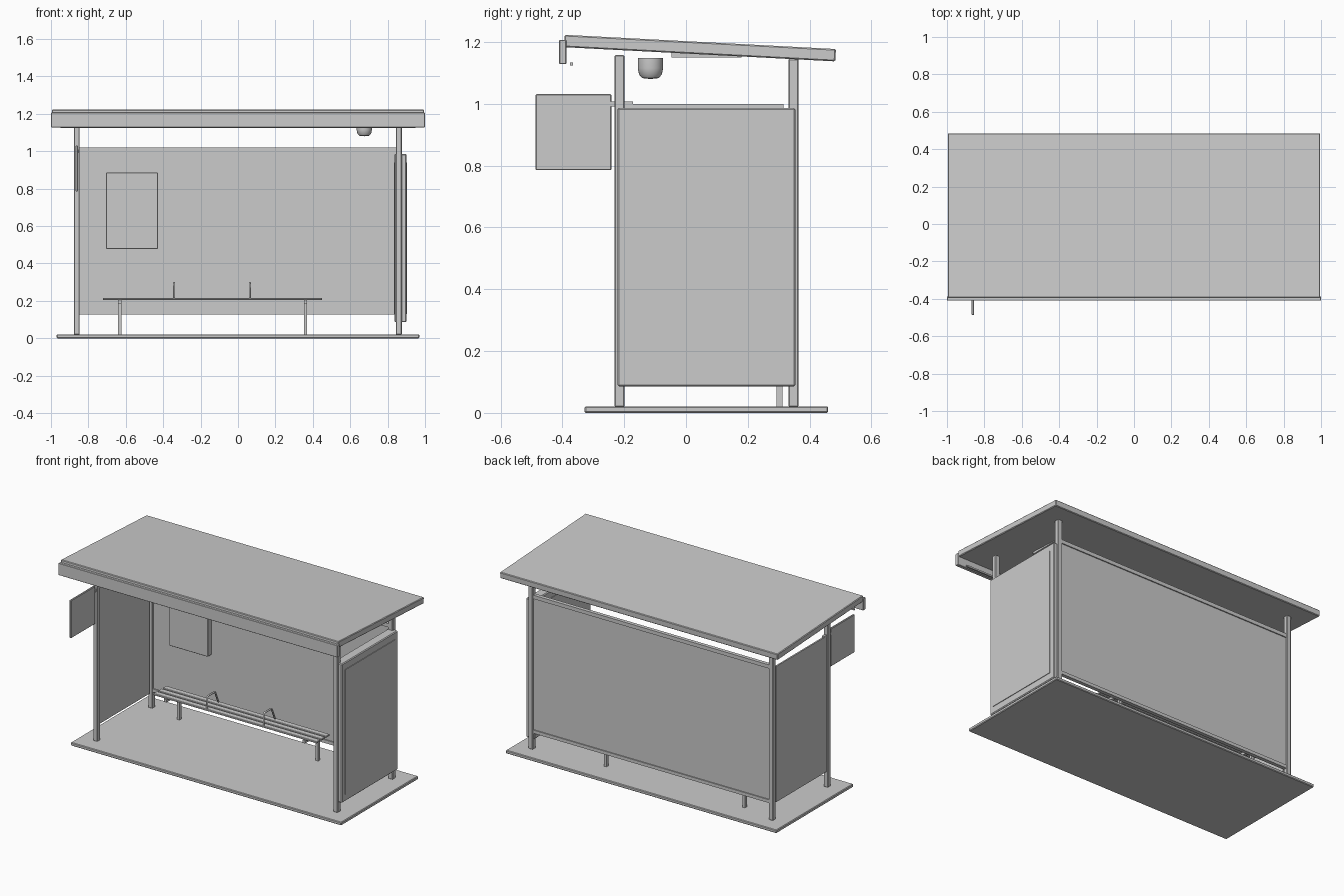
import bpy, bmesh, math
from mathutils import Matrix

if "Cube" in bpy.data.objects:
    bpy.data.objects.remove(bpy.data.objects["Cube"])

# the views show one neutral grey on every part
grey = bpy.data.materials.new("light grey")
grey.diffuse_color = (0.6, 0.6, 0.6, 1)
grey.use_nodes = True
grey.node_tree.nodes["Principled BSDF"].inputs["Base Color"].default_value = grey.diffuse_color


def finish(name, bm, bevel=0.0):
    me = bpy.data.meshes.new(name)
    bmesh.ops.recalc_face_normals(bm, faces=bm.faces)
    bm.to_mesh(me)
    bm.free()
    me.materials.append(grey)
    ob = bpy.data.objects.new(name, me)
    bpy.context.collection.objects.link(ob)
    if bevel:
        m = ob.modifiers.new("bevel", "BEVEL")
        m.width, m.segments = bevel, 1
    return ob


def box(name, x, y, z, bevel=0.0):
    """Box from (min, max) ranges on each axis."""
    bm = bmesh.new()
    bmesh.ops.create_cube(bm, size=1)
    for v in bm.verts:
        v.co = [r[0] + (c + 0.5) * (r[1] - r[0]) for r, c in zip((x, y, z), v.co)]
    return finish(name, bm, bevel)


def mid(c, w):
    return (c - w / 2, c + w / 2)


# ground slab
box("base_slab", (-0.97, 0.97), (-0.328, 0.46), (0, 0.021), 0.004)

# four posts
for side, px in (("left", -0.862), ("right", 0.86)):
    box(side + "_front_post", mid(px, 0.031), mid(-0.215, 0.032), (0.02, 1.157), 0.003)
    box(side + "_back_post", mid(px, 0.031), mid(0.348, 0.032), (0.02, 1.145), 0.003)

# sloping roof, extruded from its side profile
bm = bmesh.new()
profile = [(-0.395, 1.183), (0.483, 1.137), (0.485, 1.177), (-0.393, 1.223)]
f = bm.faces.new([bm.verts.new((-0.995, y, z)) for y, z in profile])
ext = bmesh.ops.extrude_face_region(bm, geom=[f])
for v in ext["geom"]:
    if isinstance(v, bmesh.types.BMVert):
        v.co.x = 0.995
finish("roof", bm, 0.004)

# front fascia, light strip behind it, ceiling light
box("fascia", (-1, 1), (-0.41, -0.387), (1.128, 1.206), 0.002)
box("light_strip", (-0.95, 0.95), mid(-0.37, 0.01), mid(1.129, 0.01))
box("ceiling_light", (-0.72, 0.72), (-0.047, 0.18), (1.15, 1.164))

# ceiling camera dome, turned from a profile
bm = bmesh.new()
pts = [(0, 1.148), (0.041, 1.148), (0.041, 1.115), (0.037, 1.095), (0.027, 1.083), (0, 1.08)]
vs = [bm.verts.new((r, 0, z)) for r, z in pts]
es = [bm.edges.new(p) for p in zip(vs, vs[1:])]
bmesh.ops.spin(bm, geom=vs + es, cent=(0, 0, 0), axis=(0, 0, 1), angle=2 * math.pi, steps=24)
bmesh.ops.remove_doubles(bm, verts=bm.verts, dist=1e-4)
bmesh.ops.translate(bm, verts=bm.verts, vec=(0.675, -0.115, 0))
dome = finish("camera_dome", bm)
bpy.context.view_layer.objects.active = dome
dome.select_set(True)
bpy.ops.object.shade_smooth_by_angle(angle=math.radians(35))

# back wall: glass between two rails
box("back_glass", (-0.847, 0.847), mid(0.348, 0.01), (0.14, 1.0))
box("back_top_rail", (-0.85, 0.85), mid(0.348, 0.024), (0.997, 1.021))
box("back_bottom_rail", (-0.85, 0.85), mid(0.348, 0.024), (0.126, 0.147))

# left side glass
box("left_glass", mid(-0.862, 0.01), (-0.2, 0.316), (0.12, 0.999))

# advertising case on the right end, a thin poster plate on each face
box("end_case", (0.837, 0.9), (-0.222, 0.354), (0.086, 0.986), 0.005)
for name, x in (("outer", (0.899, 0.904)), ("inner", (0.833, 0.838))):
    box(name + "_poster", x, (-0.19, 0.32), (0.13, 0.94))

# timetable case on the back wall
box("timetable_case", (-0.706, -0.428), (0.302, 0.344), (0.478, 0.886), 0.003)

# flag sign on the left front post
box("flag_sign", mid(-0.862, 0.013), (-0.487, -0.241), (0.785, 1.031), 0.003)
box("flag_bracket", mid(-0.862, 0.016), (-0.246, -0.172), (0.991, 1.008))

# bench: slats, brackets, legs
for i in range(3):
    box(f"bench_slat_{i + 1}", (-0.722, 0.449), mid(0.184 + 0.047 * i, 0.037), (0.204, 0.216), 0.002)
for i, x in enumerate((-0.632, 0.361)):
    box(f"bench_bracket_{i + 1}", mid(x, 0.018), (0.158, 0.312), (0.186, 0.205))
    box(f"bench_leg_{i + 1}", mid(x, 0.018), (0.293, 0.312), (0.02, 0.2))

# bent bar armrests
for i, x in enumerate((-0.342, 0.064)):
    cu = bpy.data.curves.new(f"armrest_{i + 1}", "CURVE")
    cu.dimensions = "3D"
    cu.bevel_depth, cu.bevel_resolution, cu.use_fill_caps = 0.006, 1, True
    sp = cu.splines.new("POLY")
    path = [(0.172, 0.21), (0.172, 0.288), (0.18, 0.296), (0.245, 0.296), (0.255, 0.29), (0.29, 0.21)]
    sp.points.add(len(path) - 1)
    for p, (y, z) in zip(sp.points, path):
        p.co = (x, y, z, 1)
    cu.materials.append(grey)
    bpy.context.collection.objects.link(bpy.data.objects.new(f"armrest_{i + 1}", cu))
